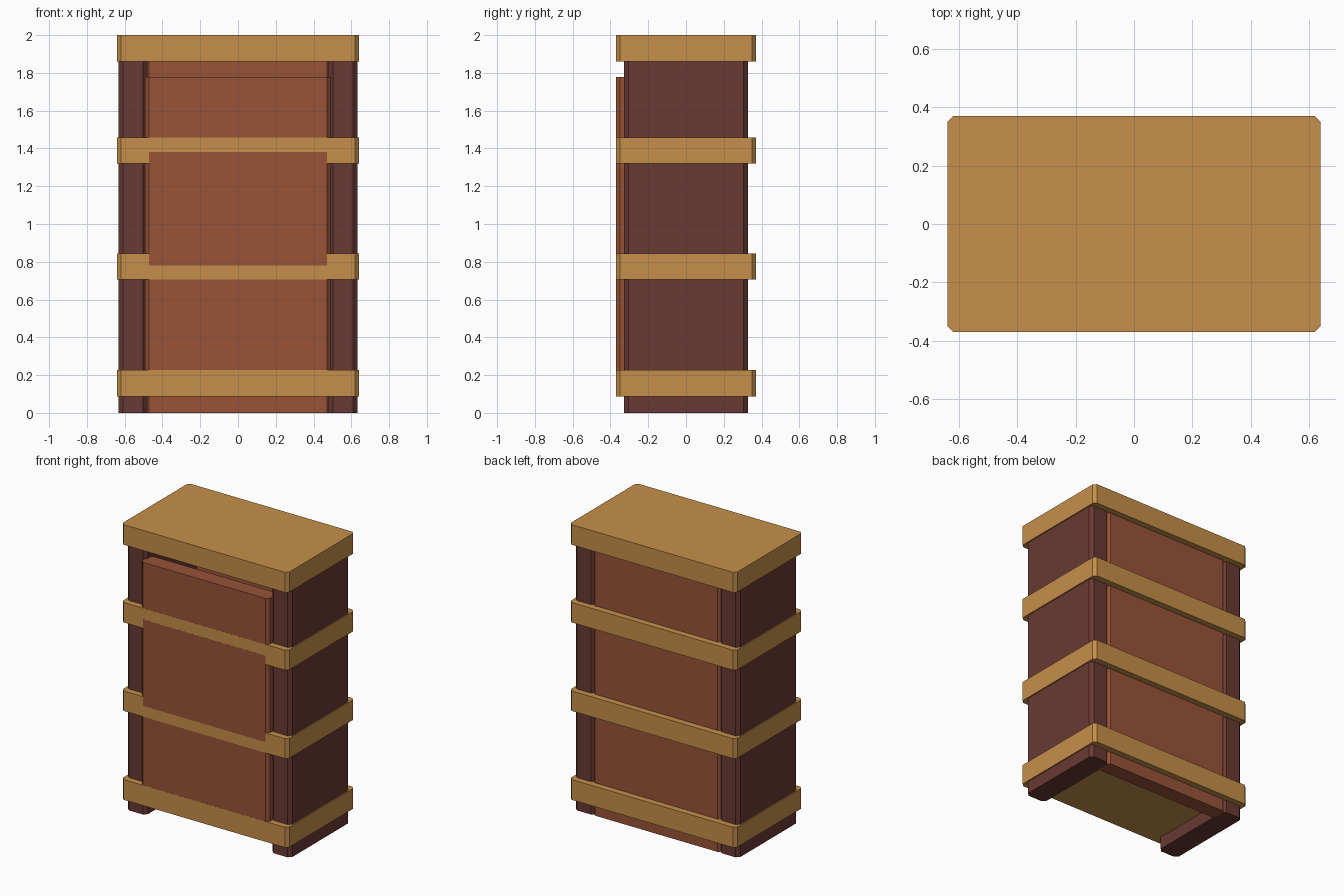
import bpy, bmesh

if "Cube" in bpy.data.objects:
    bpy.data.objects.remove(bpy.data.objects["Cube"])


def material(name, color):
    m = bpy.data.materials.new(name)
    m.diffuse_color = (*color, 1)
    m.use_nodes = True
    m.node_tree.nodes["Principled BSDF"].inputs["Base Color"].default_value = m.diffuse_color
    return m


GOLD = material("golden wood", (0.56, 0.275, 0.068))
BROWN = material("red brown wood", (0.314, 0.088, 0.039))
DARK = material("dark wood", (0.140, 0.041, 0.032))


def block(name, lo, hi, mat, chamfer=0.0):
    """Box between two corners, with optional chamfer on the upright edges."""
    bm = bmesh.new()
    bmesh.ops.create_cube(bm, size=1)
    for v in bm.verts:
        v.co = [(a + b) / 2 + c * (b - a) for a, b, c in zip(lo, hi, v.co)]
    if chamfer:
        upright = [e for e in bm.edges
                   if abs(e.verts[0].co.z - e.verts[1].co.z) > 1e-4]
        bmesh.ops.bevel(bm, geom=upright, offset=chamfer, segments=1,
                        affect='EDGES')
    mesh = bpy.data.meshes.new(name)
    bm.to_mesh(mesh)
    bm.free()
    mesh.materials.append(mat)
    ob = bpy.data.objects.new(name, mesh)
    bpy.context.collection.objects.link(ob)
    return ob


# Four shelf slabs, the highest one is the top board
shelves = [("bottom_shelf", 0.087, 0.228), ("lower_shelf", 0.705, 0.844),
           ("upper_shelf", 1.32, 1.459), ("top_board", 1.86, 2.0)]
for name, z0, z1 in shelves:
    block(name, (-0.64, -0.37, z0), (0.64, 0.37, z1), GOLD, 0.02)

# Thick side walls that reach the ground
for name, x0, x1 in (("left_side", -0.632, -0.48), ("right_side", 0.48, 0.632)):
    block(name, (x0, -0.327, 0), (x1, 0.327, 1.9), DARK, 0.022)

# Back panel, flush with the side walls and meeting them in a V groove
block("back_panel", (-0.492, 0.22, 0), (0.492, 0.326, 1.9), BROWN, 0.02)

# Front door, flush with the shelf fronts; its middle just covers them
block("door", (-0.492, -0.3695, 0.18), (0.492, -0.26, 1.778), BROWN, 0.02)
block("door_middle", (-0.472, -0.3704, 0.78), (0.472, -0.30, 1.38), BROWN)
